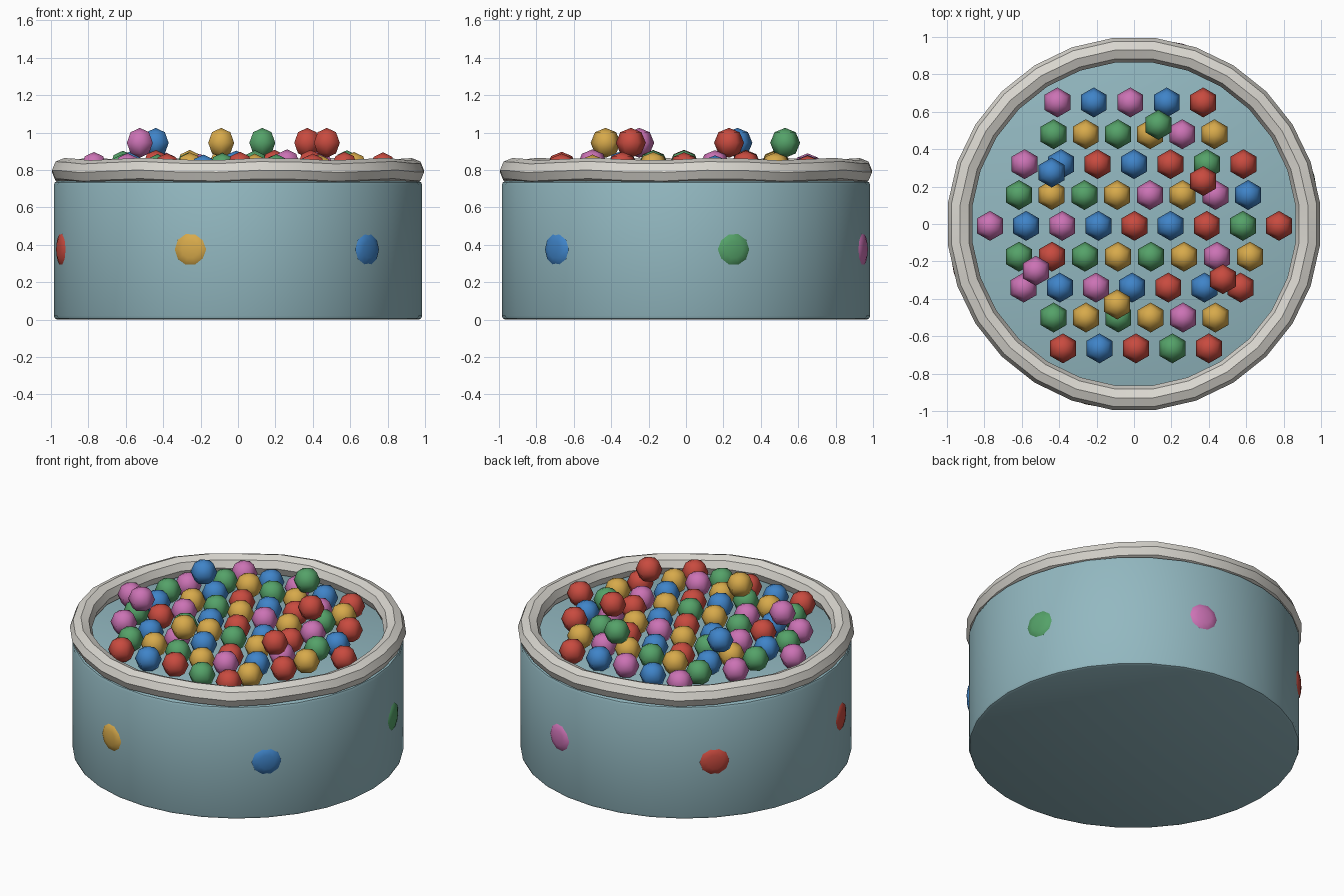
import bpy, bmesh, math, random
from mathutils import Matrix

if "Cube" in bpy.data.objects:
    bpy.data.objects.remove(bpy.data.objects["Cube"])

random.seed(4)

def material(name, rgb):
    m = bpy.data.materials.new(name)
    m.diffuse_color = (*rgb, 1)
    m.use_nodes = True
    m.node_tree.nodes["Principled BSDF"].inputs["Base Color"].default_value = m.diffuse_color
    return m

COLORS = {
    'R': material("red", (0.58, 0.07, 0.05)),
    'B': material("blue", (0.05, 0.23, 0.58)),
    'G': material("green", (0.09, 0.36, 0.14)),
    'Y': material("yellow", (0.68, 0.40, 0.07)),
    'P': material("pink", (0.60, 0.17, 0.46)),
}
TEAL = material("pale_teal", (0.29, 0.48, 0.53))
CREAM = material("cream", (0.70, 0.68, 0.63))

def make_object(name, bm, mat, angle=60):
    me = bpy.data.meshes.new(name)
    bmesh.ops.recalc_face_normals(bm, faces=bm.faces)
    bm.to_mesh(me)
    bm.free()
    me.materials.append(mat)
    ob = bpy.data.objects.new(name, me)
    bpy.context.collection.objects.link(ob)
    bpy.ops.object.select_all(action='DESELECT')
    ob.select_set(True)
    bpy.context.view_layer.objects.active = ob
    bpy.ops.object.shade_smooth_by_angle(angle=math.radians(angle))
    return ob

# tub body, closed drum with a small chamfer
bm = bmesh.new()
bmesh.ops.create_cone(bm, cap_ends=True, segments=32, radius1=0.985, radius2=0.985, depth=0.74,
                      matrix=Matrix.Translation((0, 0, 0.37)))
caps = [e for e in bm.edges if abs(e.verts[0].co.z - e.verts[1].co.z) < 1e-4]
bmesh.ops.bevel(bm, geom=caps, offset=0.02, segments=2, profile=0.5, affect='EDGES')
make_object("tub_body", bm, TEAL, 30)

# padded rim, a slightly wavy ring
N, M = 28, 8
bm = bmesh.new()
rings = []
for i in range(N):
    a = 2 * math.pi * (i + 0.5) / N
    dz = 0.007 * math.sin(8 * a)
    ring = []
    for j in range(M):
        t = 2 * math.pi * j / M
        r = 0.935 + 0.066 * math.cos(t)
        ring.append(bm.verts.new((r * math.cos(a), r * math.sin(a), 0.793 + dz + 0.065 * math.sin(t))))
    rings.append(ring)
for i in range(N):
    p, q = rings[i], rings[(i + 1) % N]
    for j in range(M):
        k = (j + 1) % M
        bm.faces.new((p[j], q[j], q[k], p[k]))
make_object("padded_rim", bm, CREAM, 35)

# coloured dots around the wall
for i, c in enumerate("GPRRYB"):
    bm = bmesh.new()
    place = (Matrix.Rotation(math.radians(15 + 60 * i), 4, 'Z') @ Matrix.Translation((0.97, 0, 0.375))
             @ Matrix.Rotation(math.pi / 2, 4, 'Y') @ Matrix.Diagonal((0.095, 0.095, 0.028, 1)))
    bmesh.ops.create_uvsphere(bm, u_segments=10, v_segments=6, radius=1, matrix=place)
    make_object(f"wall_dot_{i + 1}", bm, COLORS[c])

# low-poly balls: one mesh per colour, collected from rows plus a few on top
ROWS = [  # y, first x, last x, colours
    (0.65, -0.41, 0.37, "PBPBR"),
    (0.48, -0.43, 0.43, "GYGYPY"),
    (0.32, -0.585, 0.585, "PBRBRGR"),
    (0.155, -0.615, 0.61, "GYGYPYPB"),
    (-0.01, -0.77, 0.775, "PBPBRBRGR"),
    (-0.175, -0.615, 0.62, "GRGYGYPY"),
    (-0.34, -0.59, 0.57, "PBPBRBR"),
    (-0.50, -0.43, 0.435, "GYGYPY"),
    (-0.665, -0.38, 0.40, "RBRGR"),
]
balls = [(x0 + (x1 - x0) * i / (len(cs) - 1), y, random.uniform(0.795, 0.83), c)
         for y, x0, x1, cs in ROWS for i, c in enumerate(cs)]
balls += [(x, y, 0.945, c) for x, y, c in (
    (0.13, 0.53, 'G'), (-0.44, 0.275, 'B'), (0.37, 0.23, 'R'),
    (-0.525, -0.25, 'P'), (-0.09, -0.43, 'Y'), (0.475, -0.295, 'R'))]
for key, mat in COLORS.items():
    bm = bmesh.new()
    for x, y, z, c in balls:
        if c == key:
            bmesh.ops.create_uvsphere(bm, u_segments=6, v_segments=4, radius=0.08,
                                      matrix=Matrix.Translation((x, y, z)))
    make_object(f"{mat.name}_balls", bm, mat, 70)
